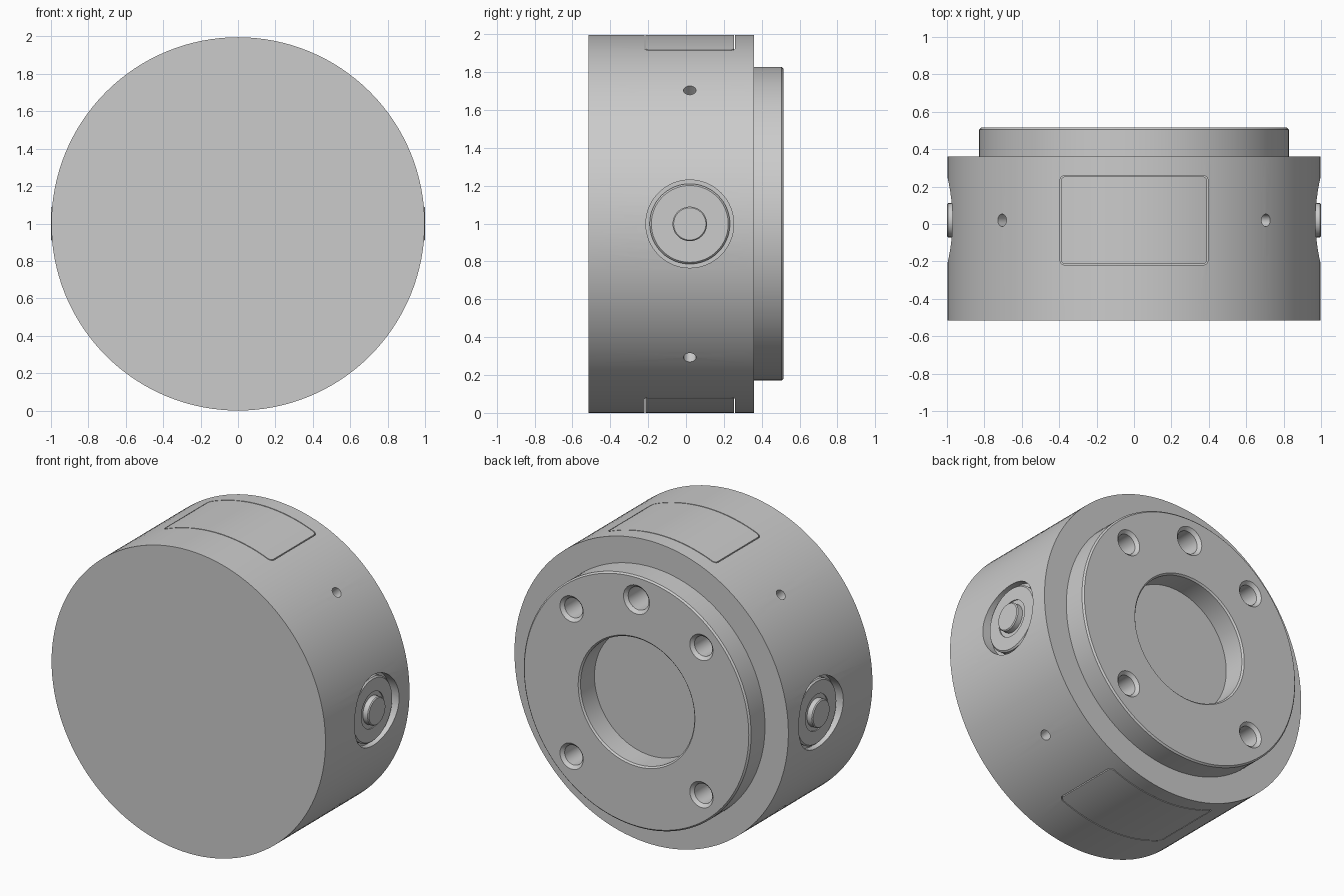
import bpy, bmesh, math
from mathutils import Matrix

if "Cube" in bpy.data.objects:
    bpy.data.objects.remove(bpy.data.objects["Cube"])

R, YC = 0.998, 0.02          # body radius, y of the side features
CENTRE = Matrix.Translation((0, 0, R))
ALONG_Y = CENTRE @ Matrix.Rotation(-math.pi / 2, 4, 'X')


def radial(deg):
    """Frame on the body axis whose local z points outward at an angle from up."""
    return (Matrix.Translation((0, YC, R))
            @ Matrix.Rotation(math.radians(deg), 4, 'Y'))


def finish(name, bm, matrix):
    bmesh.ops.recalc_face_normals(bm, faces=bm.faces)
    bm.transform(matrix)
    mesh = bpy.data.meshes.new(name)
    bm.to_mesh(mesh)
    bm.free()
    obj = bpy.data.objects.new(name, mesh)
    bpy.context.collection.objects.link(obj)
    return obj


def lathe(name, profile, matrix, steps=48):
    """Revolve (radius, height) points about local z."""
    bm = bmesh.new()
    vs = [bm.verts.new((r, 0, h)) for r, h in profile]
    es = [bm.edges.new(p) for p in zip(vs, vs[1:])]
    bmesh.ops.spin(bm, geom=vs + es, cent=(0, 0, 0), axis=(0, 0, 1),
                   angle=2 * math.pi, steps=steps)
    bmesh.ops.remove_doubles(bm, verts=bm.verts, dist=1e-5)
    return finish(name, bm, matrix)


def rounded_prism(name, hx, hy, r, z0, z1, matrix):
    bm = bmesh.new()
    pts = []
    for i, (sx, sy) in enumerate(((1, 1), (-1, 1), (-1, -1), (1, -1))):
        for k in range(7):
            a = math.pi / 2 * (i + k / 6)
            pts.append((sx * (hx - r) + r * math.cos(a),
                        sy * (hy - r) + r * math.sin(a), z0))
    face = bm.faces.new([bm.verts.new(p) for p in pts])
    top = bmesh.ops.extrude_face_region(bm, geom=[face])['geom']
    bmesh.ops.translate(bm, vec=(0, 0, z1 - z0),
                        verts=[v for v in top if isinstance(v, bmesh.types.BMVert)])
    return finish(name, bm, matrix)


def boolean(obj, cutter, operation):
    """Apply a boolean and discard the cutter."""
    mod = obj.modifiers.new("cut", 'BOOLEAN')
    mod.object, mod.operation, mod.solver = cutter, operation, 'EXACT'
    bpy.context.view_layer.objects.active = obj
    bpy.ops.object.modifier_apply(modifier=mod.name)
    bpy.data.objects.remove(cutter)


def smooth(obj):
    bpy.ops.object.select_all(action='DESELECT')
    obj.select_set(True)
    bpy.context.view_layer.objects.active = obj
    bpy.ops.object.shade_smooth_by_angle(angle=math.radians(25))


# Drum body with raised rear flange and central bore
body = lathe("drum_body", [(0, -.515), (R, -.515), (R, .36), (.828, .36),
                           (.828, .505), (.818, .515), (.425, .515),
                           (.415, .505), (.415, .36), (0, .36)], ALONG_Y, 128)
cutters = []

# Flange bolt holes at the four diagonals, plus a dowel hole at the top
for x, z, r in [(.473 * sx, .485 * sz, .065) for sx in (-1, 1) for sz in (-1, 1)] + [(0, .673, .075)]:
    m = Matrix.Translation((x, .515, z)) @ ALONG_Y
    cutters.append(lathe("bolt_hole_cutter",
                         [(0, -.26), (r, -.26), (r, -.02), (r + .02, 0),
                          (r + .02, .05), (0, .05)], m, 32))

# Small radial holes around the side
for deg in (45, 135, 225, 315):
    cutters.append(lathe("pin_hole_cutter", [(0, .85), (.033, .85), (.033, 1.1), (0, 1.1)],
                         radial(deg), 24))

# Round side pockets with a stepped port disc and button
for deg, side in ((90, "right"), (-90, "left")):
    cutters.append(lathe("port_pocket_cutter", [(0, .93), (.232, .93), (.232, 1.1), (0, 1.1)],
                         radial(deg), 64))
    smooth(lathe("port_disc_" + side,
                 [(0, 1), (.085, 1), (.091, .994), (.091, .96), (.118, .96),
                  (.118, .967), (.203, .967), (.212, .958), (.212, .925), (0, .925)],
                 radial(deg), 64))

# Curved cover plates set flush in the top and bottom
for deg, side in ((0, "top"), (180, "bottom")):
    cutters.append(rounded_prism("plate_pocket_cutter", .396, .24, .028, .9, 1.1, radial(deg)))
    plate = rounded_prism("cover_plate_" + side, .39, .234, .024, .901, 1.1, radial(deg))
    drum = lathe("plate_trim_cutter", [(0, -.6), (R, -.6), (R, .6), (0, .6)], ALONG_Y, 128)
    boolean(plate, drum, 'INTERSECT')
    smooth(plate)

for c in cutters:
    boolean(body, c, 'DIFFERENCE')
smooth(body)
